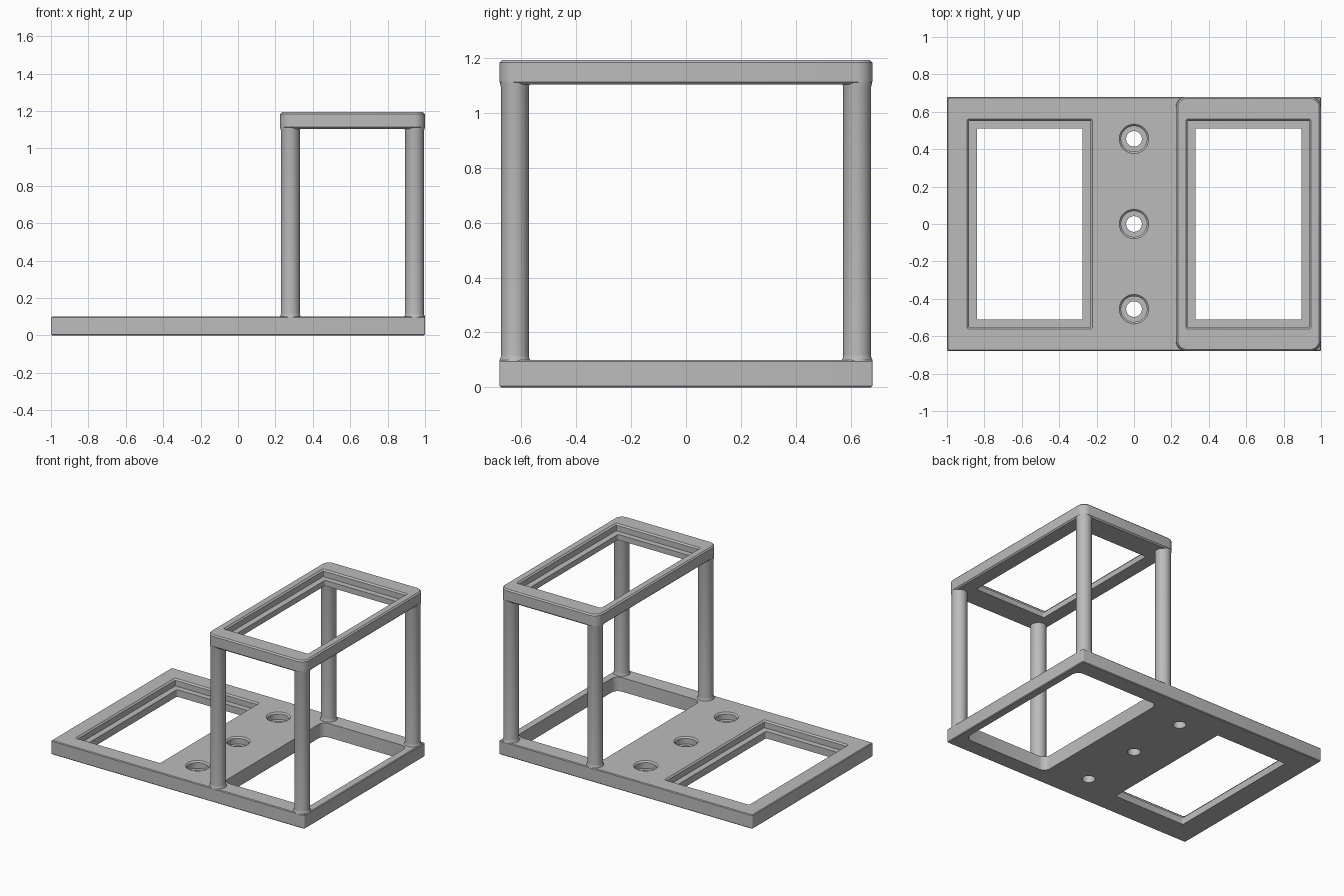
import bpy, bmesh, math
from mathutils import Vector

if "Cube" in bpy.data.objects:
    bpy.data.objects.remove(bpy.data.objects["Cube"], do_unlink=True)

grey = bpy.data.materials.new("light grey plastic")
grey.use_nodes = True
colour = (0.5, 0.5, 0.5, 1)
grey.diffuse_color = colour
grey.node_tree.nodes["Principled BSDF"].inputs["Base Color"].default_value = colour


def ring(cx, cy, hx, hy, r, z, seg=8):
    """Rounded rectangle outline; hx = hy = r gives a circle."""
    pts = []
    for q, (sx, sy) in enumerate([(1, 1), (-1, 1), (-1, -1), (1, -1)]):
        for i in range(seg):
            a = math.pi / 2 * (q + (i + 0.5) / seg)
            pts.append(Vector((cx + sx * (hx - r) + r * math.cos(a),
                               cy + sy * (hy - r) + r * math.sin(a), z)))
    return pts


def loft(name, cx, cy, levels):
    """Closed solid through levels of (z, half width, half depth, corner radius)."""
    bm = bmesh.new()
    rows = [[bm.verts.new(p) for p in ring(cx, cy, hx, hy, r, z)]
            for z, hx, hy, r in levels]
    n = len(rows[0])
    for low, high in zip(rows, rows[1:]):
        for i in range(n):
            j = (i + 1) % n
            bm.faces.new((low[i], low[j], high[j], high[i]))
    bm.faces.new(rows[0][::-1])
    bm.faces.new(rows[-1])
    bmesh.ops.recalc_face_normals(bm, faces=bm.faces)
    mesh = bpy.data.meshes.new(name)
    bm.to_mesh(mesh)
    bm.free()
    mesh.materials.append(grey)
    obj = bpy.data.objects.new(name, mesh)
    bpy.context.collection.objects.link(obj)
    return obj


def plate(name, cx, hx, hy, r, z0, z1, soft):
    """Flat slab with softened top and bottom rims."""
    return loft(name, cx, 0, [(z0, hx - soft, hy - soft, r), (z0 + soft, hx, hy, r + soft),
                              (z1 - soft, hx, hy, r + soft), (z1, hx - soft, hy - soft, r)])


def stepped_cutter(cx, cy, inner, outer, r_in, r_out, z0, step, top):
    """Through opening with a wider recess and a chamfered rim."""
    (ix, iy), (ox, oy) = inner, outer
    c = 0.01
    return loft("cutter", cx, cy, [
        (z0 - 0.05, ix, iy, r_in), (step, ix, iy, r_in),
        (step, ox - c, oy - c, r_out), (top - c, ox - c, oy - c, r_out),
        (top, ox, oy, r_out + c), (top + 0.05, ox, oy, r_out + c)])


def cut(target, cutters):
    for c in cutters:
        c.hide_render = True
        mod = target.modifiers.new("opening", "BOOLEAN")
        mod.operation, mod.solver, mod.object = "DIFFERENCE", "EXACT", c
        bpy.context.view_layer.objects.active = target
        bpy.ops.object.modifier_apply(modifier=mod.name)
        bpy.data.objects.remove(c, do_unlink=True)


WINDOW, RECESS = (0.283, 0.511), (0.335, 0.562)
TOWER_X, BASE_TOP = 0.612, 0.1
FRAME_LOW, FRAME_TOP = 1.104, 1.193

# Base plate: recessed window, tower opening, three counterbored holes
base = plate("base_plate", 0, 1.0, 0.68, 0.002, 0, BASE_TOP, 0.005)
cutters = [stepped_cutter(-0.557, 0, WINDOW, RECESS, 0.008, 0.002, 0, 0.05, BASE_TOP),
           loft("cutter", TOWER_X, 0, [(-0.05, *RECESS, 0.05), (0.15, *RECESS, 0.05)])]
for y in (-0.455, 0, 0.455):
    cutters.append(stepped_cutter(0, y, (0.042, 0.042), (0.079, 0.079),
                                  0.042, 0.069, 0, 0.05, BASE_TOP))
cut(base, cutters)

# Upper frame with the same recessed window
frame = plate("upper_frame", TOWER_X, 0.387, 0.68, 0.05, FRAME_LOW, FRAME_TOP, 0.009)
cut(frame, [stepped_cutter(TOWER_X, 0, WINDOW, RECESS, 0.008, 0.002,
                           FRAME_LOW, FRAME_TOP - 0.05, FRAME_TOP)])

# Four round posts, slightly flared where they meet the plates
posts = []
for sx, side in ((-1, "right"), (1, "left")):
    for sy, end in ((-1, "front"), (1, "back")):
        radii = [(BASE_TOP - 0.03, 0.056), (BASE_TOP, 0.056), (BASE_TOP + 0.008, 0.052),
                 (BASE_TOP + 0.02, 0.051), (FRAME_LOW - 0.01, 0.051),
                 (FRAME_LOW + 0.002, 0.054), (FRAME_LOW + 0.03, 0.054)]
        posts.append(loft(f"{end}_{side}_post", TOWER_X + sx * 0.332, sy * 0.624,
                          [(z, r, r, r) for z, r in radii]))

for obj in [base, frame] + posts:
    bpy.ops.object.select_all(action="DESELECT")
    obj.select_set(True)
    bpy.context.view_layer.objects.active = obj
    bpy.ops.object.shade_smooth_by_angle(angle=math.radians(30))
